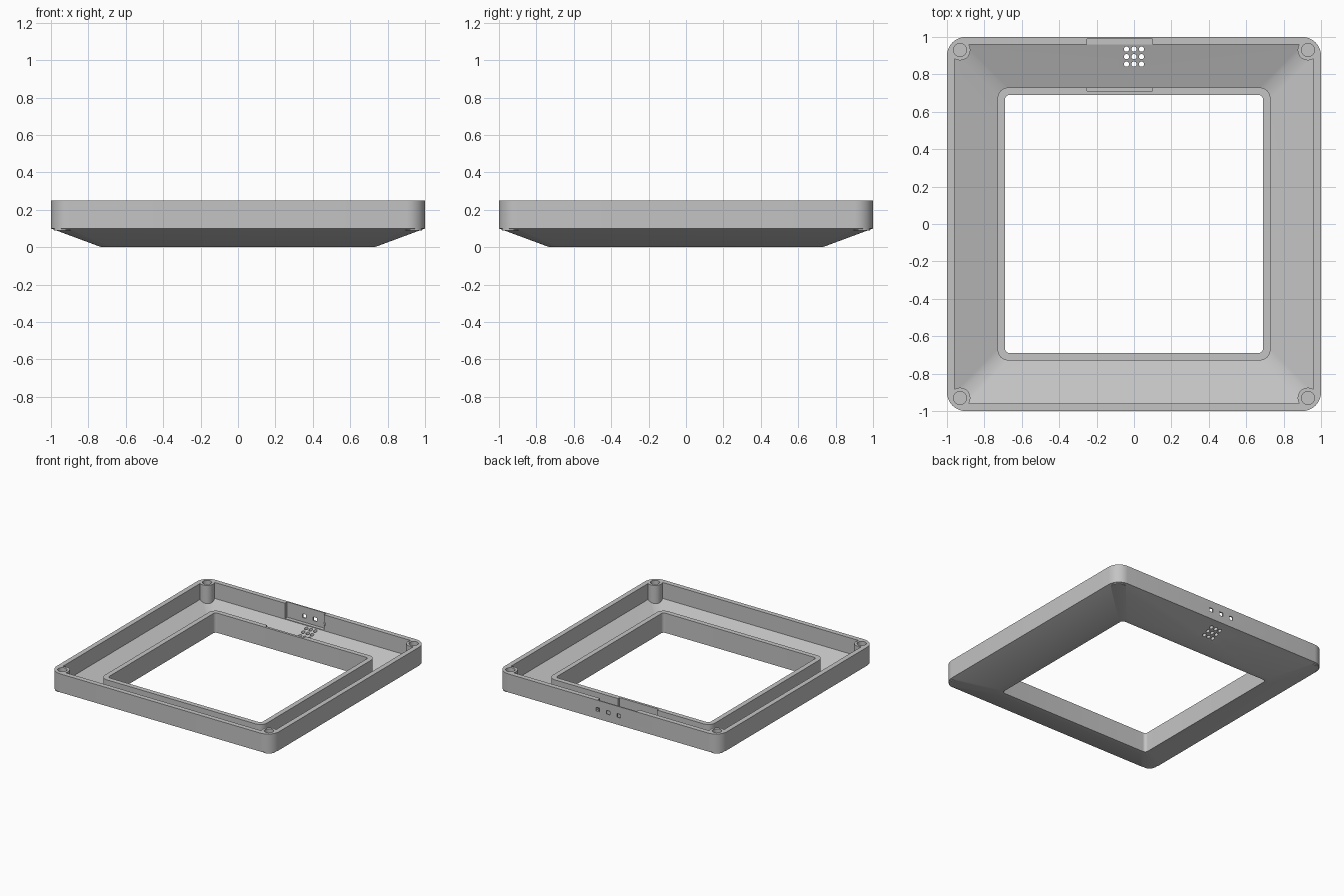
import bpy
import bmesh
from math import cos, sin, pi
from mathutils import Matrix

cube = bpy.data.objects.get("Cube")
if cube:
    bpy.data.objects.remove(cube, do_unlink=True)

gray = bpy.data.materials.new("light_gray")
gray.use_nodes = True
gray.diffuse_color = (0.55, 0.55, 0.55, 1)
gray.node_tree.nodes["Principled BSDF"].inputs["Base Color"].default_value = (0.55, 0.55, 0.55, 1)


def make_object(name, bm):
    bmesh.ops.recalc_face_normals(bm, faces=bm.faces)
    mesh = bpy.data.meshes.new(name)
    bm.to_mesh(mesh)
    bm.free()
    mesh.materials.append(gray)
    obj = bpy.data.objects.new(name, mesh)
    bpy.context.collection.objects.link(obj)
    return obj


def rounded_square(half, radius, z, steps=10):
    points = []
    for corner, (sx, sy) in enumerate([(1, 1), (-1, 1), (-1, -1), (1, -1)]):
        for i in range(steps + 1):
            a = (corner + i / steps) * pi / 2
            points.append((sx * (half - radius) + radius * cos(a),
                           sy * (half - radius) + radius * sin(a), z))
    return points


def add_box(bm, x0, x1, y0, y1, z0, z1):
    place = Matrix.Translation(((x0 + x1) / 2, (y0 + y1) / 2, (z0 + z1) / 2))
    size = Matrix.Diagonal((x1 - x0, y1 - y0, z1 - z0, 1))
    bmesh.ops.create_cube(bm, size=1, matrix=place @ size)


def add_cylinder(bm, x, y, z0, z1, radius, segments=32):
    bmesh.ops.create_cone(bm, cap_ends=True, segments=segments, radius1=radius,
                          radius2=radius, depth=z1 - z0,
                          matrix=Matrix.Translation((x, y, (z0 + z1) / 2)))


def boolean(target, tool, operation):
    mod = target.modifiers.new(operation, "BOOLEAN")
    mod.object, mod.operation, mod.solver = tool, operation, "EXACT"
    bpy.context.view_layer.objects.active = target
    bpy.ops.object.modifier_apply(modifier=mod.name)
    bpy.data.objects.remove(tool, do_unlink=True)


# Frame: closed cross-section of (half width, corner radius, height)
section = [(1, .1, .1), (1, .1, .25), (.96, .06, .25), (.96, .06, .12),
           (.73, .06, .035), (.73, .06, .16), (.69, .025, .16),
           (.69, .025, 0), (.73, .06, 0)]
bm = bmesh.new()
rings = [[bm.verts.new(p) for p in rounded_square(*s)] for s in section]
for k, ring in enumerate(rings):
    after = rings[(k + 1) % len(rings)]
    for i in range(len(ring)):
        j = (i + 1) % len(ring)
        bm.faces.new((ring[i], ring[j], after[j], after[i]))
frame = make_object("square_frame", bm)

# Corner screw posts, then their blind holes
corners = [(x, y) for x in (-.93, .93) for y in (-.93, .93)]
bm = bmesh.new()
for x, y in corners:
    add_cylinder(bm, x, y, .09, .25, .055, 40)
boolean(frame, make_object("screw_posts", bm), "UNION")

bm = bmesh.new()
for x, y in corners:
    add_cylinder(bm, x, y, .12, .3, .035)
boolean(frame, make_object("screw_holes", bm), "DIFFERENCE")

# Board slot cut into the back wall and the inner wall
bm = bmesh.new()
add_box(bm, -.25, .1, .9, .99, .125, .3)
add_box(bm, -.25, .1, .71, .75, .045, .3)
boolean(frame, make_object("board_slot", bm), "DIFFERENCE")

# Square ports in the back wall and the grid of sound holes in the floor
bm = bmesh.new()
for i in (-1, 0, 1):
    add_box(bm, i * .095 - .016, i * .095 + .016, .94, 1.05, .16, .19)
    for j in (-1, 0, 1):
        add_cylinder(bm, i * .04, .895 + j * .04, -.1, .155, .014, 20)
boolean(frame, make_object("ports_and_sound_holes", bm), "DIFFERENCE")

# Smooth curved corners, keep edges sharp
bpy.ops.object.select_all(action="DESELECT")
frame.select_set(True)
bpy.context.view_layer.objects.active = frame
bpy.ops.object.shade_smooth_by_angle(angle=pi / 6)
